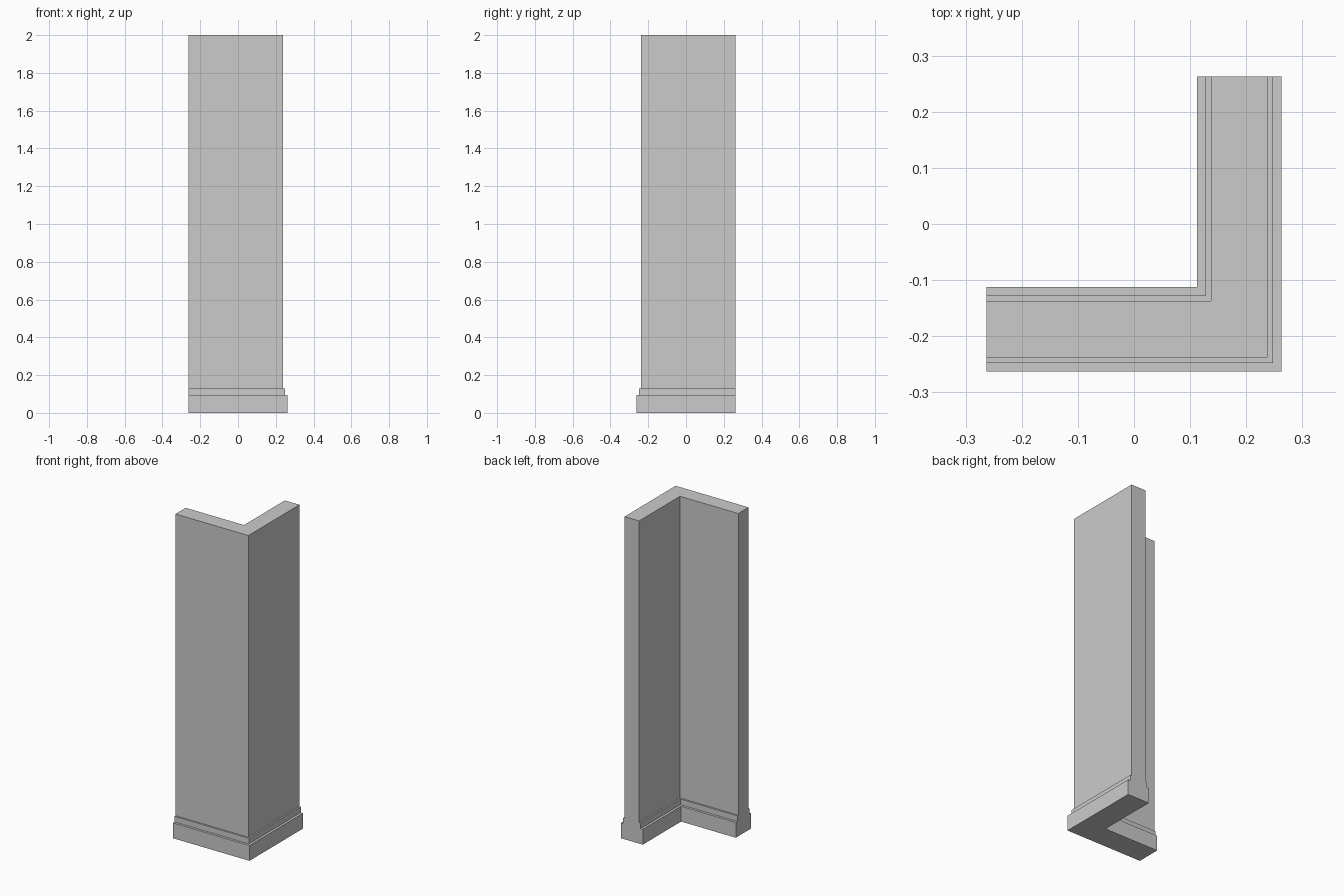
import bpy, bmesh

if "Cube" in bpy.data.objects:
    bpy.data.objects.remove(bpy.data.objects["Cube"])

END = 0.2625      # open ends of both wall arms
MID = 0.1875      # centre line of the wall
# Half profile of wall and stepped skirting: (half thickness, height)
half = [(0.075, 0), (0.075, 0.095), (0.06, 0.095), (0.06, 0.13), (0.05, 0.13), (0.05, 2.0)]
profile = half + [(-d, z) for d, z in reversed(half)]

bm = bmesh.new()
# Profile rings at the left end, the mitred corner and the back end
rings = [
    [bm.verts.new((-END, -MID - d, z)) for d, z in profile],
    [bm.verts.new((MID + d, -MID - d, z)) for d, z in profile],
    [bm.verts.new((MID + d, END, z)) for d, z in profile],
]
n = len(profile)
for a, b in zip(rings, rings[1:]):
    for i in range(n):
        j = (i + 1) % n
        bm.faces.new((a[i], b[i], b[j], a[j]))
# End caps
bm.faces.new(rings[0])
bm.faces.new(rings[-1][::-1])
bmesh.ops.recalc_face_normals(bm, faces=bm.faces)

mesh = bpy.data.meshes.new("wall_corner")
bm.to_mesh(mesh)
bm.free()
wall = bpy.data.objects.new("wall_corner", mesh)
bpy.context.collection.objects.link(wall)
